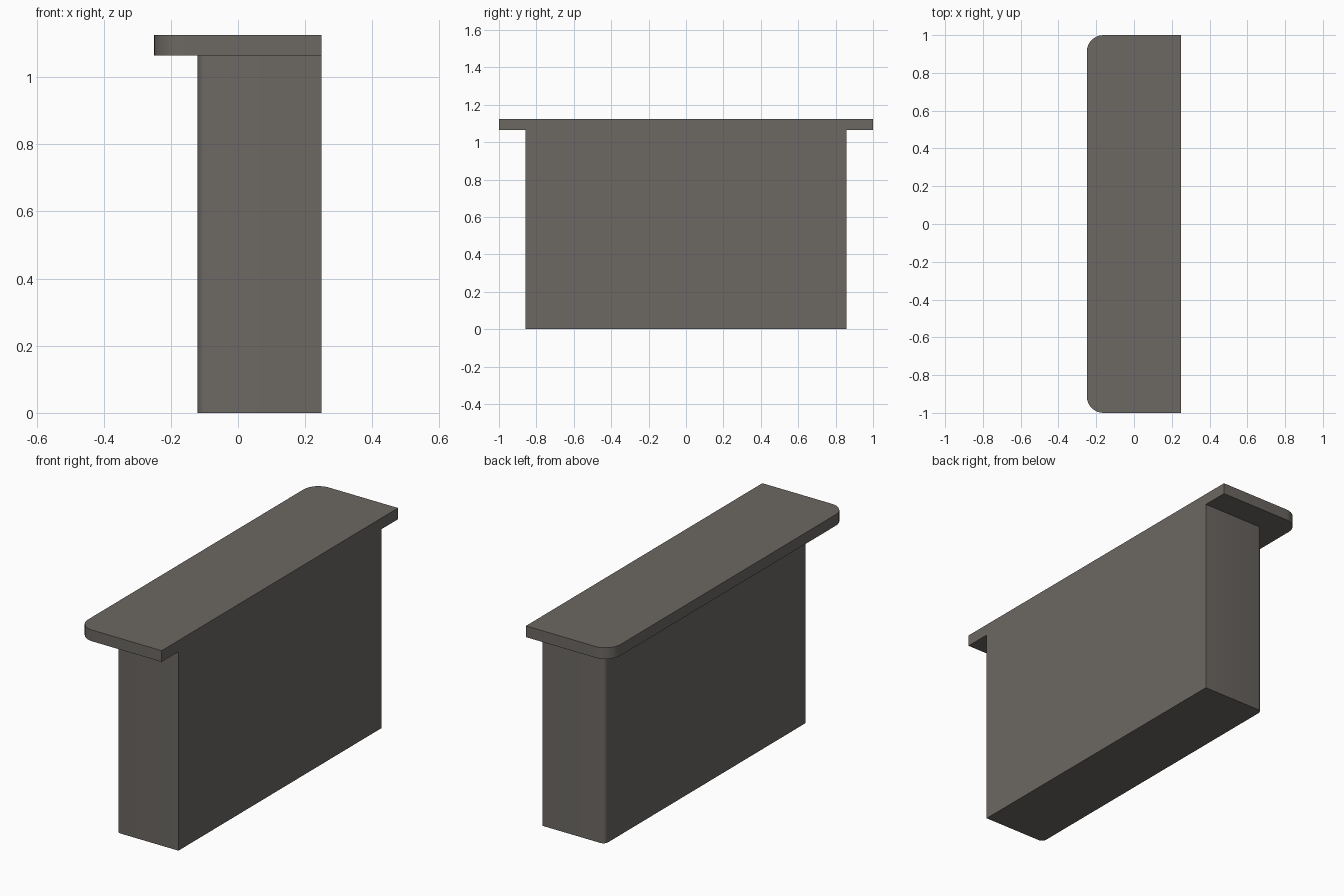
import bpy, bmesh, math

if "Cube" in bpy.data.objects:
    bpy.data.objects.remove(bpy.data.objects["Cube"])


def material(name, color):
    m = bpy.data.materials.new(name)
    m.diffuse_color = (*color, 1)
    m.use_nodes = True
    m.node_tree.nodes["Principled BSDF"].inputs["Base Color"].default_value = m.diffuse_color
    return m


def rounded_slab(name, x0, x1, half_y, z0, z1, radius, segments, mat):
    """Upright prism whose two corners on the -x side are rounded."""
    pts = [(x1, -half_y), (x1, half_y)]
    for cy, start in ((half_y - radius, 90), (radius - half_y, 180)):
        for i in range(segments + 1):
            a = math.radians(start + 90 * i / segments)
            pts.append((x0 + radius + radius * math.cos(a), cy + radius * math.sin(a)))
    bm = bmesh.new()
    base = bm.faces.new([bm.verts.new((x, y, z0)) for x, y in pts])
    ext = bmesh.ops.extrude_face_region(bm, geom=[base], use_keep_orig=True)
    top = [v for v in ext["geom"] if isinstance(v, bmesh.types.BMVert)]
    bmesh.ops.translate(bm, verts=top, vec=(0, 0, z1 - z0))
    bmesh.ops.recalc_face_normals(bm, faces=bm.faces)
    me = bpy.data.meshes.new(name)
    bm.to_mesh(me)
    bm.free()
    me.materials.append(mat)
    ob = bpy.data.objects.new(name, me)
    bpy.context.collection.objects.link(ob)
    bpy.context.view_layer.objects.active = ob
    ob.select_set(True)
    bpy.ops.object.shade_smooth_by_angle(angle=math.radians(35))
    ob.select_set(False)
    return ob


stone = material("warm grey", (0.150, 0.138, 0.125))

# Counter body, flat at the back (+x), softly rounded toward -x
rounded_slab("counter_body", -0.12, 0.248, 0.858, 0.0, 1.065, 0.025, 4, stone)
# Overhanging counter top with larger rounded corners
rounded_slab("counter_top", -0.25, 0.248, 1.0, 1.065, 1.125, 0.088, 8, stone)
